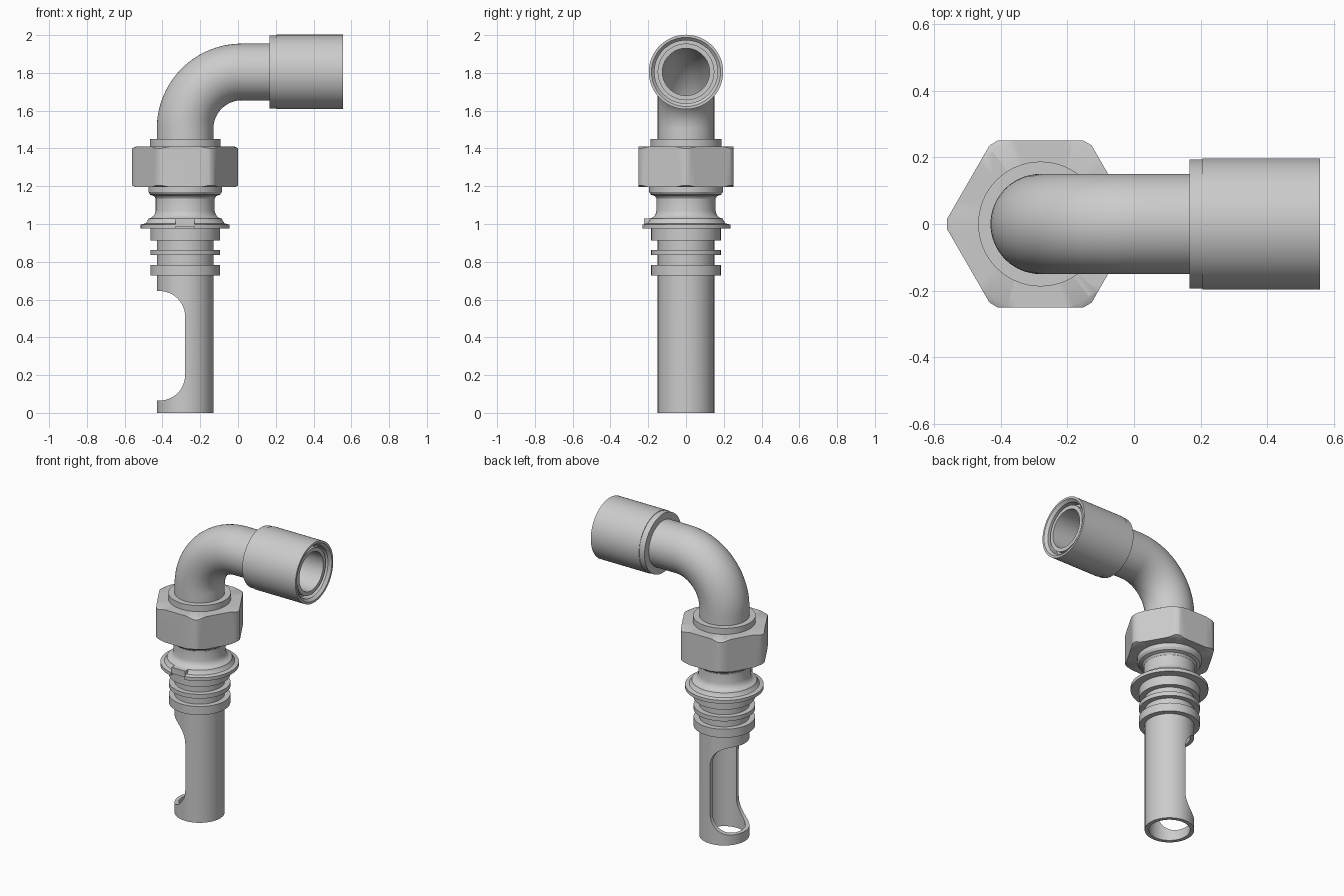
import bpy
import bmesh
from math import sin, cos, pi, radians
from mathutils import Vector

if "Cube" in bpy.data.objects:
    bpy.data.objects.remove(bpy.data.objects["Cube"])

steel = bpy.data.materials.new("grey steel")
steel.use_nodes = True
steel.diffuse_color = (0.6, 0.6, 0.6, 1)
steel.node_tree.nodes["Principled BSDF"].inputs["Base Color"].default_value = (0.6, 0.6, 0.6, 1)

AXIS_X = -0.28      # vertical pipe axis
TOP_Z = 1.805       # horizontal pipe axis
OUTER, BORE = 0.15, 0.125
BEND = 0.3


def finish(bm, name):
    bmesh.ops.recalc_face_normals(bm, faces=bm.faces)
    mesh = bpy.data.meshes.new(name)
    bm.to_mesh(mesh)
    bm.free()
    mesh.materials.append(steel)
    obj = bpy.data.objects.new(name, mesh)
    bpy.context.collection.objects.link(obj)
    return obj


def sweep(name, stations, sides=64):
    """Closed loop of rings; each station is (centre, tilt, radius)."""
    bm = bmesh.new()
    rings = []
    for centre, tilt, radius in stations:
        u = Vector((cos(tilt), 0, -sin(tilt)))
        v = Vector((0, 1, 0))
        rings.append([bm.verts.new(centre + radius * (u * cos(a) + v * sin(a)))
                      for a in (2 * pi * i / sides for i in range(sides))])
    for k, ring in enumerate(rings):
        nxt = rings[(k + 1) % len(rings)]
        for i in range(sides):
            j = (i + 1) % sides
            bm.faces.new((ring[i], ring[j], nxt[j], nxt[i]))
    return finish(bm, name)


def lathe_z(name, profile, sides=64):
    return sweep(name, [(Vector((AXIS_X, 0, z)), 0, r) for r, z in profile], sides)


def lathe_x(name, profile):
    return sweep(name, [(Vector((x, 0, TOP_Z)), pi / 2, r) for r, x in profile])


def box(name, low, high):
    bm = bmesh.new()
    bmesh.ops.create_cube(bm, size=1)
    for vert in bm.verts:
        vert.co = [low[i] if vert.co[i] < 0 else high[i] for i in range(3)]
    return finish(bm, name)


def boolean(obj, tool, operation):
    mod = obj.modifiers.new("cut", "BOOLEAN")
    mod.object, mod.operation, mod.solver = tool, operation, "EXACT"
    bpy.context.view_layer.objects.active = obj
    bpy.ops.object.modifier_apply(modifier=mod.name)
    bpy.data.objects.remove(tool)


# Elbow pipe: straight leg, quarter bend, short outlet, hollow throughout
path = [(Vector((AXIS_X, 0, 0)), 0)]
for step in range(25):
    t = pi / 2 * step / 24
    path.append((Vector((AXIS_X + BEND * (1 - cos(t)), 0, TOP_Z - BEND + BEND * sin(t))), t))
path.append((Vector((0.535, 0, TOP_Z)), pi / 2))
pipe = sweep("elbow_pipe", [(c, t, OUTER) for c, t in path]
             + [(c, t, BORE) for c, t in reversed(path)])

# Round-cornered side window in the lower leg
R, LOW, HIGH = 0.135, 0.065, 0.645
outline = [(-0.6, HIGH), (-0.6, LOW)]
for centre_z, start in ((LOW + R, -pi / 2), (HIGH - R, 0)):
    for step in range(13):
        a = start + pi / 2 * step / 12
        outline.append((AXIS_X - R + R * cos(a), centre_z + R * sin(a)))
bm = bmesh.new()
side = bm.faces.new([bm.verts.new((x, -0.3, z)) for x, z in outline])
grown = bmesh.ops.extrude_face_region(bm, geom=[side])["geom"]
bmesh.ops.translate(bm, vec=(0, 0.6, 0),
                    verts=[g for g in grown if isinstance(g, bmesh.types.BMVert)])
boolean(pipe, finish(bm, "window_cutter"), "DIFFERENCE")

# Outlet sleeve with a recessed end, and its rear collar
sleeve = lathe_x("outlet_sleeve", [
    (0.14, 0.205), (0.197, 0.205), (0.197, 0.557), (0.183, 0.557),
    (0.167, 0.54), (0.167, 0.49), (0.14, 0.49)])
collar = lathe_x("sleeve_collar", [
    (0.14, 0.167), (0.194, 0.167), (0.194, 0.21), (0.14, 0.21)])

# Hex nut with turned corners
nut = lathe_z("hex_nut", [(0.14, 1.195), (0.289, 1.195), (0.289, 1.41), (0.14, 1.41)], 6)
turning = lathe_z("nut_turning", [
    (0.1, 1.195), (0.262, 1.195), (0.281, 1.205),
    (0.281, 1.4), (0.262, 1.41), (0.1, 1.41)])
boolean(nut, turning, "INTERSECT")
nut_collar = lathe_z("nut_collar", [(0.14, 1.4), (0.187, 1.4), (0.187, 1.45), (0.14, 1.45)])

# Turned body below the nut: shoulder, neck, flange
body = lathe_z("flanged_body", [
    (0.14, 1.21), (0.195, 1.21), (0.195, 1.17), (0.185, 1.155), (0.165, 1.148),
    (0.156, 1.135), (0.156, 1.07), (0.162, 1.05), (0.175, 1.035), (0.195, 1.028),
    (0.2, 1.015), (0.21, 1.003), (0.235, 0.997), (0.235, 0.975), (0.14, 0.975)])
notch = box("notch_cutter", (AXIS_X - 0.05, -0.3, 0.95), (AXIS_X + 0.05, -0.2, 1.05))
boolean(body, notch, "DIFFERENCE")
key = box("flange_key", (AXIS_X - 0.05, -0.222, 0.987), (AXIS_X + 0.05, -0.16, 1.028))

# Seal rings and grooves
rings = []
for name, low, high in (("upper_ring", 0.912, 0.98), ("middle_ring", 0.835, 0.863),
                        ("lower_ring", 0.727, 0.783)):
    rings.append(lathe_z(name, [(0.14, low), (0.184, low), (0.184, high), (0.14, high)]))

# Smooth shading with crisp edges
bpy.ops.object.select_all(action="DESELECT")
for obj in [pipe, sleeve, collar, nut, nut_collar, body, key] + rings:
    obj.select_set(True)
bpy.context.view_layer.objects.active = pipe
bpy.ops.object.shade_smooth_by_angle(angle=radians(30))
